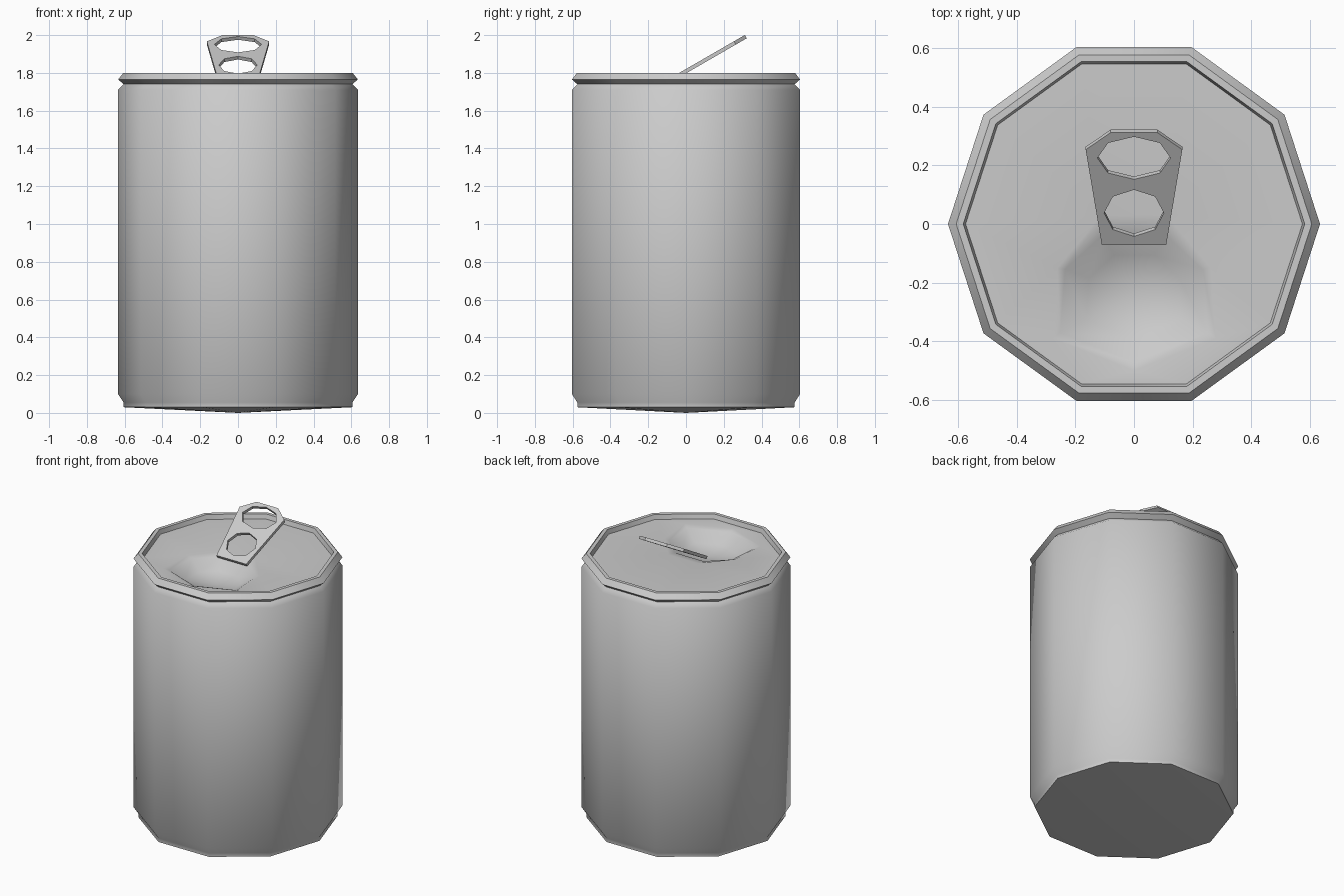
import bpy, bmesh, math
from mathutils import Vector

if "Cube" in bpy.data.objects:
    bpy.data.objects.remove(bpy.data.objects["Cube"])

SIDES = 10
LID_Z = 1.77
LID_R = 0.575


def finish(name, bm, angle):
    me = bpy.data.meshes.new(name)
    bm.to_mesh(me)
    bm.free()
    ob = bpy.data.objects.new(name, me)
    bpy.context.collection.objects.link(ob)
    bpy.ops.object.select_all(action='DESELECT')
    ob.select_set(True)
    bpy.context.view_layer.objects.active = ob
    bpy.ops.object.shade_smooth_by_angle(angle=math.radians(angle))
    return ob


def ring(bm, pts, z):
    return [bm.verts.new((x, y, z)) for x, y in pts]


def bridge(bm, a, b):
    n = len(a)
    for i in range(n):
        j = (i + 1) % n
        bm.faces.new((a[i], a[j], b[j], b[i]))


def fan(bm, a, centre):
    c = bm.verts.new(centre)
    for i in range(len(a)):
        bm.faces.new((a[i], a[(i + 1) % len(a)], c))


def ngon(r_x, r_y, n, cy=0.0, start=0.0):
    return [(r_x * math.cos(start + math.tau * i / n),
             cy + r_y * math.sin(start + math.tau * i / n)) for i in range(n)]


# Can body: turned profile with ten sides and a shallow cone base
bm = bmesh.new()
profile = [(0.605, 0.03), (0.605, 0.055), (0.635, 0.10), (0.635, 1.71),
           (0.605, 1.74), (0.635, 1.765), (0.607, 1.80), (0.583, 1.80),
           (LID_R, LID_Z)]
rings = [ring(bm, ngon(r, r, SIDES), z) for r, z in profile]
for lo, hi in zip(rings, rings[1:]):
    bridge(bm, lo, hi)
fan(bm, rings[0][::-1], (0, 0, 0))
finish("can_body", bm, 50)

# Lid with a dented drinking opening
bm = bmesh.new()
half_outer = [(0.11, 0.03), (0.262, -0.15), (0.28, -0.39)]
half_inner = [(0.105, -0.035), (0.235, -0.155), (0.252, -0.372)]


def mirrored(half, tip):
    return [(-x, y) for x, y in half] + [(0, tip)] + half[::-1]


outer = ring(bm, mirrored(half_outer, -0.50), LID_Z)
border = ring(bm, ngon(LID_R, LID_R, SIDES), LID_Z)
edges = []
for loop in (outer, border):
    for i in range(len(loop)):
        edges.append(bm.edges.new((loop[i], loop[(i + 1) % len(loop)])))
bmesh.ops.triangle_fill(bm, use_beauty=True, edges=edges, normal=(0, 0, 1))

inner_pts = mirrored(half_inner, -0.47)
inner = ring(bm, inner_pts, LID_Z - 0.012)
bowl = ring(bm, [(x * 0.65, -0.24 + (y + 0.24) * 0.65) for x, y in inner_pts],
            LID_Z - 0.07)
bridge(bm, outer, inner)
bridge(bm, inner, bowl)
fan(bm, bowl, (0, -0.24, LID_Z - 0.09))
bm.normal_update()
for f in bm.faces:
    if f.normal.z < 0:
        f.normal_flip()
finish("lid", bm, 40)

# Pull tab: flat plate with two eight-sided holes, tilted upwards
curve = bpy.data.curves.new("pull_tab", 'CURVE')
curve.dimensions = '2D'
curve.fill_mode = 'BOTH'
curve.extrude = 0.01
half = [(0.11, 0.0), (0.165, 0.375), (0.08, 0.442)]
plate = half + [(-x, y) for x, y in half[::-1]]
for pts in (plate,
            ngon(0.102, 0.092, 8, 0.125),
            ngon(0.125, 0.084, 8, 0.342)):
    sp = curve.splines.new('POLY')
    sp.points.add(len(pts) - 1)
    for p, (x, y) in zip(sp.points, pts):
        p.co = (x, y, 0, 1)
    sp.use_cyclic_u = True
tab = bpy.data.objects.new("pull_tab", curve)
tab.rotation_euler = (math.radians(30), 0, 0)
tab.location = (0, -0.066, 1.771)
bpy.context.collection.objects.link(tab)
bpy.ops.object.select_all(action='DESELECT')
tab.select_set(True)
bpy.context.view_layer.objects.active = tab
bpy.ops.object.convert(target='MESH')
bpy.ops.object.shade_flat()
